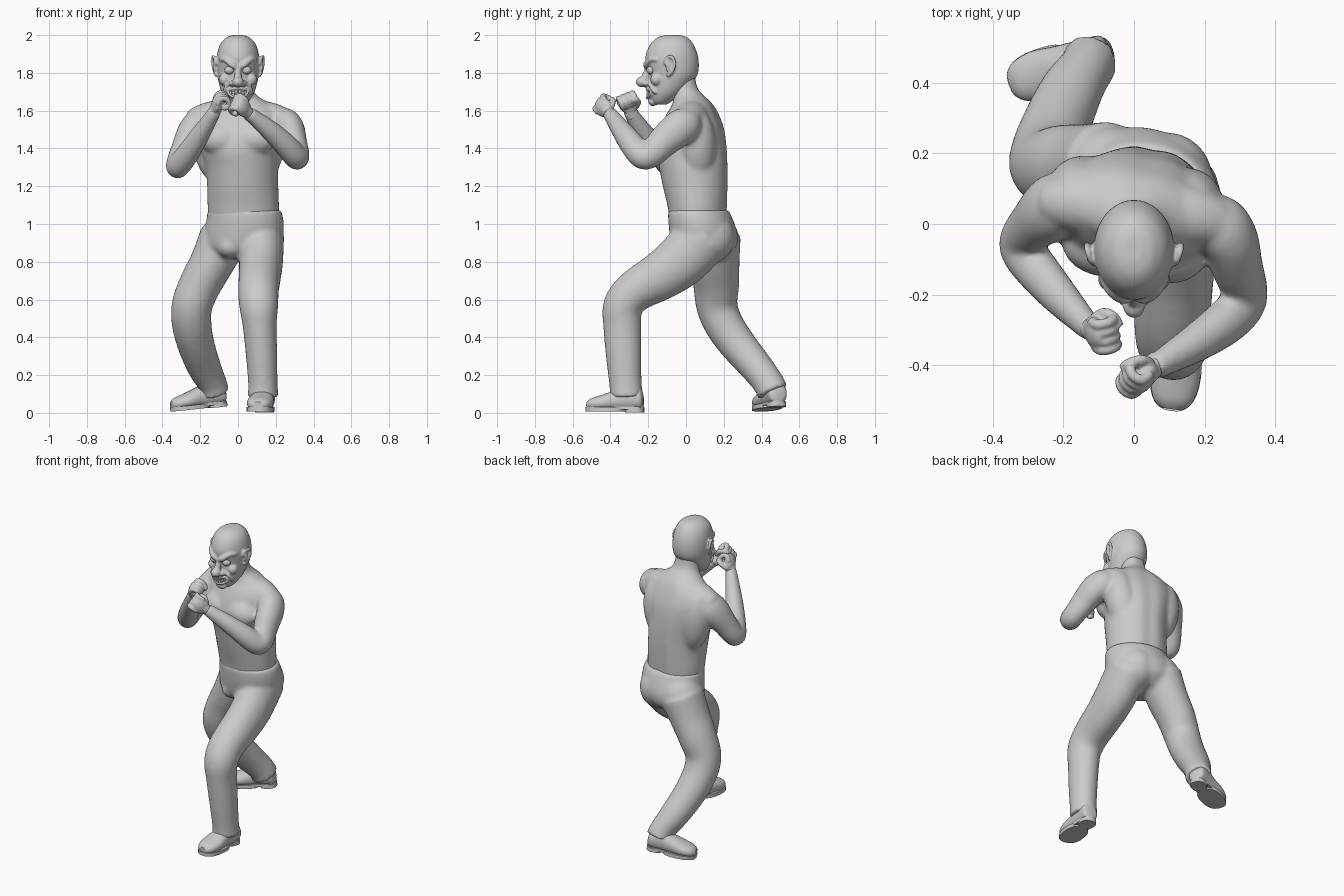
import bpy, bmesh
from math import sin, cos, pi, radians, copysign, exp
from mathutils import Vector, Matrix, Euler

def spline(st, sub):
    """Catmull-Rom through stations (x, y, z, ra, rb, roll)."""
    st = [tuple(s) + (0,) * (6 - len(s)) for s in st]
    out = []
    for i in range(len(st) - 1):
        quad = zip(st[max(i - 1, 0)], st[i], st[i + 1], st[min(i + 2, len(st) - 1)])
        quad = list(quad)
        for t in (k / sub for k in range(sub)):
            out.append([0.5 * (2 * q + (r - p) * t + (2 * p - 5 * q + 4 * r - s) * t * t
                               + (3 * q - p - 3 * r + s) * t ** 3) for p, q, r, s in quad])
    return out + [list(st[-1])]

def loft(bm, st, ref=(1, 0, 0), axis=None, n=28, sub=4, groove=0, power=2):
    """Skin of elliptical rings along a smooth path, capped at both ends."""
    P = spline(st, sub)
    rings = []
    for i, p in enumerate(P):
        t = Vector(axis) if axis else Vector(P[min(i + 1, len(P) - 1)][:3]) - Vector(P[max(i - 1, 0)][:3])
        t.normalize()
        r = Vector(ref)
        side = Matrix.Rotation(radians(p[5]), 3, t) @ (r - t * r.dot(t)).normalized()
        up = t.cross(side)
        ring = []
        for a in (2 * pi * k / n for k in range(n)):
            c = copysign(abs(cos(a)) ** (2 / power), cos(a))
            s = copysign(abs(sin(a)) ** (2 / power), sin(a))
            g = 1 - groove * exp(-((a - pi / 2) / .2) ** 2)
            ring.append(bm.verts.new(Vector(p[:3]) + (side * p[3] * c + up * p[4] * s) * g))
        rings.append(ring)
    for A, B in zip(rings, rings[1:]):
        for k in range(n):
            bm.faces.new((A[k], A[(k + 1) % n], B[(k + 1) % n], B[k]))
    bm.faces.new(rings[0][::-1])
    bm.faces.new(rings[-1])

def ball(bm, loc, scale, rot=(0, 0, 0)):
    m = Matrix.LocRotScale(Vector(loc), Euler([radians(r) for r in rot]), Vector(scale))
    bmesh.ops.create_uvsphere(bm, u_segments=24, v_segments=14, radius=1, matrix=m)

def finish(name, bm, voxel=0, smooth=0, matrix=Matrix()):
    bm.transform(matrix)
    bmesh.ops.recalc_face_normals(bm, faces=bm.faces[:])
    me = bpy.data.meshes.new(name)
    bm.to_mesh(me)
    bm.free()
    ob = bpy.data.objects.new(name, me)
    bpy.context.collection.objects.link(ob)
    if voxel:
        m = ob.modifiers.new("blend", 'REMESH')
        m.mode, m.voxel_size, m.use_smooth_shade = 'VOXEL', voxel, True
        m = ob.modifiers.new("soften", 'SMOOTH')
        m.factor, m.iterations = 0.5, smooth
    else:
        bpy.ops.object.select_all(action='DESELECT')
        ob.select_set(True)
        bpy.context.view_layer.objects.active = ob
        bpy.ops.object.shade_smooth_by_angle(angle=radians(40))

# bare torso and neck
bm = bmesh.new()
loft(bm, [(.03, .065, 1.03, .187, .15, -10), (.028, .06, 1.1, .19, .158, -10),
          (.025, .05, 1.2, .189, .172, -10), (.02, .04, 1.3, .192, .182, -11),
          (.005, .03, 1.4, .202, .187, -12), (.005, .033, 1.5, .225, .168, -12),
          (.005, .035, 1.58, .215, .135, -12), (.005, .035, 1.635, .165, .105, -10),
          (.002, .015, 1.68, .1, .083, -5), (0, -.008, 1.72, .078, .072, 0),
          (0, -.02, 1.8, .07, .068, 0)], axis=(0, 0, 1), n=48, groove=.06)
# shoulder girdle, pectorals, broad back muscles
loft(bm, [(-.25, .065, 1.54, .06, .06), (-.16, .06, 1.565, .08, .085), (0, .05, 1.58, .085, .09),
          (.17, .02, 1.565, .08, .085), (.27, -.01, 1.54, .06, .06)], ref=(0, 0, 1))
ball(bm, (.085, -.09, 1.45), (.118, .078, .085), (0, 0, -8))
ball(bm, (-.095, -.07, 1.45), (.11, .078, .085), (0, 0, -14))
ball(bm, (.15, .06, 1.42), (.1, .1, .2), (0, 8, -20))
ball(bm, (-.14, .105, 1.42), (.1, .09, .2), (0, -8, 0))
# left arm, right arm
loft(bm, [(.19, .015, 1.54, .06, .06), (.235, 0, 1.53, .084, .09), (.272, -.045, 1.5, .08, .095),
          (.292, -.12, 1.435, .073, .084), (.315, -.19, 1.365, .064, .071),
          (.303, -.235, 1.36, .064, .068), (.25, -.285, 1.42, .062, .066),
          (.17, -.34, 1.495, .053, .055), (.085, -.39, 1.565, .04, .042), (.055, -.41, 1.59, .035, .037)])
loft(bm, [(-.17, .07, 1.54, .06, .06), (-.205, .06, 1.525, .083, .09), (-.242, .04, 1.485, .08, .095),
          (-.283, 0, 1.405, .069, .08), (-.317, -.04, 1.325, .062, .068),
          (-.317, -.075, 1.308, .062, .066), (-.275, -.13, 1.36, .062, .064),
          (-.215, -.2, 1.45, .054, .056), (-.145, -.275, 1.56, .04, .042), (-.12, -.3, 1.605, .035, .036)])
finish("torso_and_arms", bm, .011, 9)

# trousers: hips, seat, forward left leg, trailing right leg
bm = bmesh.new()
loft(bm, [(.033, .065, 1.075, .196, .158, -12), (.037, .078, 1.02, .206, .17, -14),
          (.028, .095, .94, .212, .176, -18), (.01, .1, .87, .18, .16, -18),
          (-.01, .1, .815, .09, .1, -18)], axis=(0, 0, 1), n=40)
ball(bm, (.095, .12, .93), (.13, .14, .14))
ball(bm, (-.065, .145, .92), (.135, .135, .14))
ball(bm, (-.04, .02, .88), (.075, .085, .065))
loft(bm, [(.122, .1, .94, .122, .15), (.122, -.02, .81, .117, .143),
          (.116, -.13, .728, .112, .13), (.108, -.27, .645, .108, .112),
          (.11, -.334, .565, .103, .105), (.115, -.337, .46, .09, .101),
          (.125, -.33, .3, .083, .094), (.132, -.32, .15, .078, .086), (.132, -.315, .085, .083, .09)])
loft(bm, [(-.075, .15, .93, .13, .14), (-.135, .152, .8, .118, .132),
          (-.2, .16, .68, .112, .122), (-.243, .163, .57, .108, .11),
          (-.245, .2, .47, .105, .104), (-.222, .275, .36, .098, .098),
          (-.178, .375, .24, .089, .088), (-.138, .435, .16, .077, .083), (-.125, .46, .11, .08, .085)])
finish("trousers", bm, .011, 9)

# shoes: upper, sole and heel block, toe along local -y
def shoe(name, heel, yaw, pitch):
    M = Matrix.Translation(heel) @ Euler((radians(pitch), 0, radians(yaw))).to_matrix().to_4x4()
    bm = bmesh.new()
    loft(bm, [(0, -.005, .06, .03, .03), (0, -.02, .07, .05, .055), (0, -.08, .075, .056, .068),
              (0, -.15, .063, .062, .056), (0, -.22, .051, .07, .043),
              (0, -.28, .043, .056, .032), (0, -.305, .038, .03, .018)], axis=(0, -1, 0), power=2.2)
    finish(name + "_upper", bm, matrix=M)
    bm = bmesh.new()
    for y, z, w, l, top in ((-.205, .004, .071, .106, .027), (-.12, .014, .053, .12, .03), (-.05, 0, .05, .05, .025)):
        loft(bm, [(0, y, z, w, l), (0, y, top, w, l)], axis=(0, 0, 1), sub=1, power=2.5)
    finish(name + "_sole", bm, matrix=M)

shoe("left_shoe", (.148, -.222, .003), -8, 0)
shoe("right_shoe", (-.06, .495, .036), -71, 6)

# clenched fists: palm, four curled fingers, thumb
def fist(name, wrist, d, n):
    w, d, n = Vector(wrist), Vector(d).normalized(), Vector(n)
    n = (n - d * n.dot(d)).normalized()
    a = d.cross(n)
    bm = bmesh.new()
    def tube(pts, r):
        loft(bm, [tuple(w + d * p[0] + n * p[1] + a * p[2]) + (r, r) for p in pts], ref=a, n=12, sub=3)
    m = Matrix.LocRotScale(w + d * .045, Matrix((a, n, d)).transposed(), Vector((.05, .03, .056)))
    bmesh.ops.create_uvsphere(bm, u_segments=24, v_segments=14, radius=1, matrix=m)
    tube([(-.04, 0, 0), (0, 0, 0), (.04, .005, 0)], .033)
    for o in (-.039, -.013, .013, .039):
        tube([(.05, -.008, o), (.085, 0, o), (.09, .03, o), (.07, .05, o), (.045, .045, o), (.04, .025, o)], .015)
    s = 1 if a.z > 0 else -1
    tube([(.01, .01, .03 * s), (.035, .035, .05 * s), (.06, .056, .04 * s), (.07, .064, .012 * s)], .015)
    finish(name, bm, .005, 2)

fist("left_fist", (.05, -.41, 1.59), (-.4, -.5, .5), (-.7, .5, 0))
fist("right_fist", (-.122, -.296, 1.6), (.25, -.25, .75), (.75, .2, -.2))

# head: skull and jaw, nose with bridge, chin
bm = bmesh.new()
loft(bm, [(0, -.07, 2.0, .025, .035), (0, -.072, 1.988, .06, .078), (0, -.075, 1.95, .095, .115),
          (0, -.075, 1.88, .113, .14), (0, -.068, 1.8, .111, .132), (0, -.085, 1.74, .1, .113),
          (0, -.107, 1.69, .084, .09), (0, -.13, 1.65, .058, .056), (0, -.135, 1.632, .035, .033)],
     axis=(0, 0, 1), n=40)
ball(bm, (0, -.232, 1.752), (.031, .034, .028))
loft(bm, [(0, -.19, 1.845, .018, .015), (0, -.204, 1.81, .016, .018), (0, -.222, 1.765, .022, .02)], n=16)
ball(bm, (0, -.175, 1.648), (.036, .024, .024))
for s in (1, -1):
    # nostril, cheekbone, slanted brow, smile fold
    ball(bm, (s * .028, -.21, 1.745), (.018, .022, .017))
    ball(bm, (s * .072, -.155, 1.765), (.03, .034, .032))
    loft(bm, [(s * .008, -.208, 1.828, .012, .014), (s * .035, -.212, 1.846, .014, .017),
              (s * .07, -.187, 1.872, .012, .014), (s * .095, -.15, 1.868, .008, .009)], ref=(0, 1, 0), n=14)
    loft(bm, [(s * .034, -.203, 1.752, .009, .009), (s * .062, -.185, 1.728, .01, .01),
              (s * .077, -.163, 1.69, .008, .008)], ref=(0, 1, 0), n=12)
    # ear bowl with raised rim
    ball(bm, (s * .118, -.085, 1.835), (.012, .026, .045), (8, 0, s * 25))
    loft(bm, [(s * .113, -.112, 1.845, .008, .008), (s * .122, -.105, 1.877, .008, .008),
              (s * .132, -.075, 1.885, .009, .009), (s * .133, -.06, 1.85, .009, .009),
              (s * .124, -.075, 1.805, .009, .009), (s * .113, -.1, 1.785, .01, .01)], ref=(s, 0, .2), n=12)
# open lips
ring = [(.054 * cos(i * pi / 6), .024 * sin(i * pi / 6)) for i in range(13)]
loft(bm, [(x, -.205 + 7 * x * x, 1.692 + z + 3 * x * x, .009, .0075) for x, z in ring], ref=(0, 1, 0), n=12)
finish("head", bm, .0055, 3)

# eyeballs
for s, side in ((1, "left"), (-1, "right")):
    bm = bmesh.new()
    ball(bm, (s * .045, -.186, 1.814), (.026, .023, .022))
    finish(side + "_eye", bm)

# upper and lower teeth
bm = bmesh.new()
for x in ((i - 2.5) * .015 for i in range(6)):
    for z in (1.706, 1.682):
        m = Matrix.LocRotScale(Vector((x, -.2 + 7 * x * x, z + 3 * x * x)), Euler((0, 0, x * 12)),
                               Vector((.013, .016, .018)))
        bmesh.ops.create_cube(bm, size=1, matrix=m)
finish("teeth", bm)
